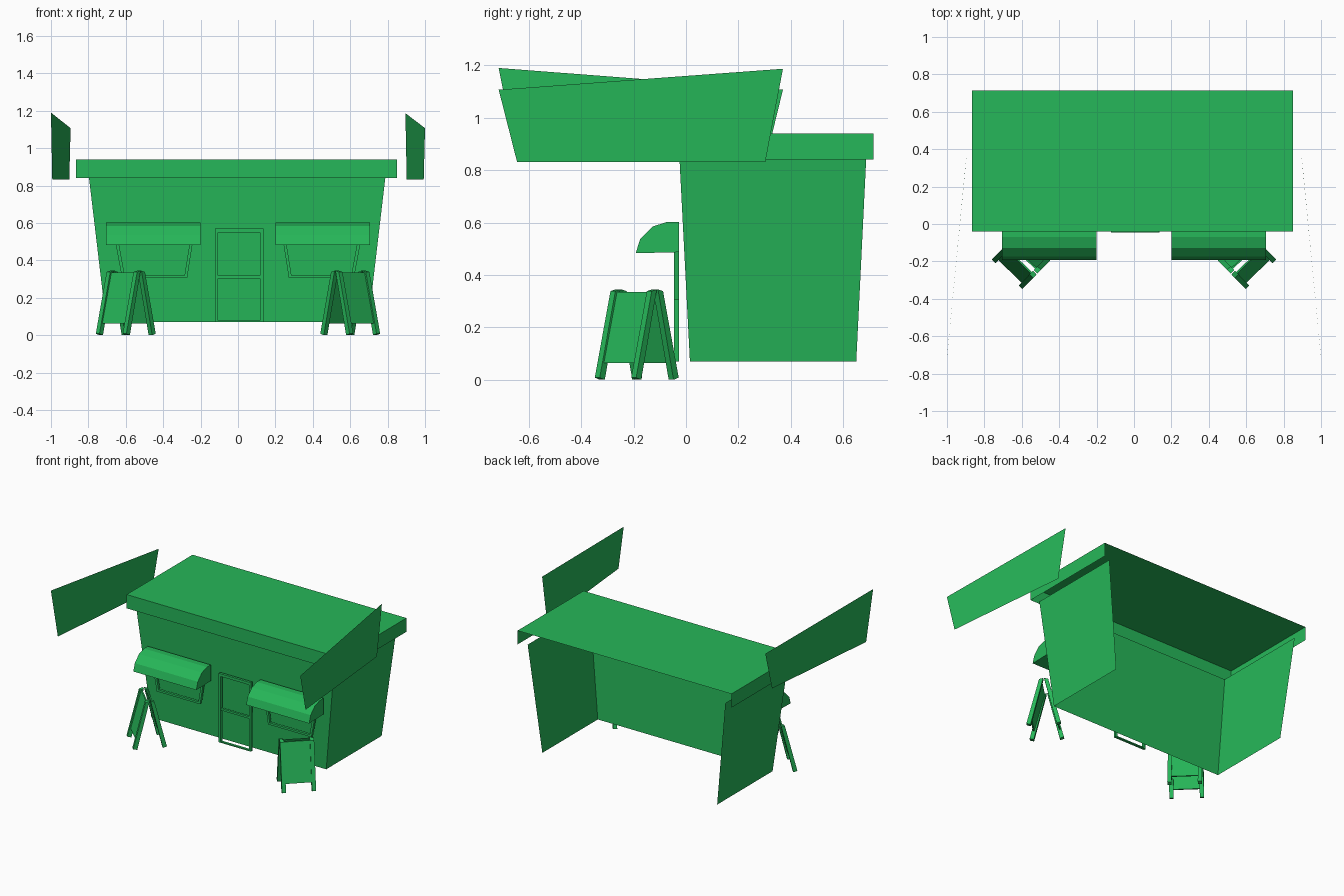
import bpy
import bmesh
from math import radians
from mathutils import Matrix, Vector

if "Cube" in bpy.data.objects:
    bpy.data.objects.remove(bpy.data.objects["Cube"], do_unlink=True)

green = bpy.data.materials.new("leaf_green")
green.use_nodes = True
colour = (0.0194, 0.475, 0.1, 1)
green.diffuse_color = colour
green.node_tree.nodes["Principled BSDF"].inputs["Base Color"].default_value = colour


def finish(bm, name):
    bmesh.ops.recalc_face_normals(bm, faces=bm.faces)
    mesh = bpy.data.meshes.new(name)
    bm.to_mesh(mesh)
    bm.free()
    mesh.materials.append(green)
    obj = bpy.data.objects.new(name, mesh)
    bpy.context.collection.objects.link(obj)
    return obj


def add_sheet(bm, points):
    return bm.faces.new([bm.verts.new(p) for p in points])


def add_prism(bm, points, offset):
    """Extrude a flat outline along an offset into a closed solid."""
    face = add_sheet(bm, points)
    result = bmesh.ops.extrude_face_region(bm, geom=[face], use_keep_orig=True)
    verts = [v for v in result["geom"] if isinstance(v, bmesh.types.BMVert)]
    bmesh.ops.translate(bm, verts=verts, vec=offset)


def shell(name, low, high, open_sides):
    """Tapered box between two (x0, x1, y0, y1, z) levels, with some sides open."""
    bm = bmesh.new()
    bmesh.ops.create_cube(bm, size=2)
    bm.normal_update()
    drop = [f for f in bm.faces
            if any(f.normal.dot(Vector(d)) > 0.9 for d in open_sides)]
    bmesh.ops.delete(bm, geom=drop, context="FACES")
    for v in bm.verts:
        x0, x1, y0, y1, z = high if v.co.z > 0 else low
        v.co = (x1 if v.co.x > 0 else x0, y1 if v.co.y > 0 else y0, z)
    return finish(bm, name)


def add_frame(bm, outer, inner, front=-0.045, depth=0.018):
    """Four mitred bars between an outer and an inner (x, z) outline."""
    for i in range(4):
        j = (i + 1) % 4
        bar = [outer[i], outer[j], inner[j], inner[i]]
        add_prism(bm, [(x, front, z) for x, z in bar], (0, depth, 0))


UP, DOWN, BACK = (0, 0, 1), (0, 0, -1), (0, 1, 0)

# Building shell, open at the back and underneath
shell("walls", (-0.705, 0.697, 0.015, 0.65, 0.07),
      (-0.797, 0.788, -0.025, 0.688, 0.845), [UP, DOWN, BACK])
shell("roof", (-0.865, 0.85, -0.04, 0.715, 0.84),
      (-0.865, 0.85, -0.04, 0.715, 0.94), [DOWN, BACK])

# Door frame with a middle rail
bm = bmesh.new()
add_frame(bm, [(-0.123, 0.07), (0.135, 0.07), (0.135, 0.57), (-0.123, 0.57)],
          [(-0.107, 0.078), (0.118, 0.078), (0.118, 0.55), (-0.107, 0.55)])
rail = [(-0.107, 0.304), (0.118, 0.304), (0.118, 0.319), (-0.107, 0.319)]
add_prism(bm, [(x, -0.043, z) for x, z in rail], (0, 0.016, 0))
finish(bm, "door_frame")

AWNING = [(-0.192, 0.483), (-0.175, 0.537), (-0.127, 0.585), (-0.07, 0.603),
          (-0.026, 0.603), (-0.026, 0.487)]


def add_sign_board(bm, sign):
    """One leaf of the folding sign: two leaning legs and a board between."""
    half = 0.0135
    lean = [(sign * 0.003, 0.345), (sign * 0.03, 0.338),
            (sign * 0.113, 0.008), (sign * 0.086, 0)]
    for u in (-0.1, 0.1):
        add_prism(bm, [(u - half, n, z) for n, z in lean], (2 * half, 0, 0))
    board = [(sign * 0.012, 0.335), (sign * 0.021, 0.335),
             (sign * 0.091, 0.063), (sign * 0.082, 0.063)]
    add_prism(bm, [(-0.088, n, z) for n, z in board], (0.176, 0, 0))


for side, label in ((1, "left"), (-1, "right")):
    # Curved awning over the window
    bm = bmesh.new()
    add_prism(bm, [(side * 0.2, y, z) for y, z in AWNING], (side * 0.505, 0, 0))
    finish(bm, label + "_awning")

    # Tapered window frame
    bm = bmesh.new()
    add_frame(bm,
              [(side * x, z) for x, z in
               ((0.272, 0.305), (0.62, 0.305), (0.667, 0.56), (0.232, 0.56))],
              [(side * x, z) for x, z in
               ((0.286, 0.32), (0.606, 0.32), (0.647, 0.545), (0.25, 0.545))])
    finish(bm, label + "_window_frame")

    # Folding sign turned outward
    bm = bmesh.new()
    for leaf in (1, -1):
        add_sign_board(bm, leaf)
    obj = finish(bm, label + "_folding_sign")
    obj.matrix_world = (Matrix.Translation((side * 0.6, -0.188, 0))
                        @ Matrix.Rotation(radians(side * 44), 4, "Z"))

# Flared side panels, each with a sloping top edge
for side, label, front_z, back_z in ((1, "left", 1.107, 1.187),
                                     (-1, "right", 1.19, 1.107)):
    bm = bmesh.new()
    add_sheet(bm, [(side * 1.0, -0.715, front_z), (side * 0.895, 0.37, back_z),
                   (side * 0.902, 0.303, 0.832), (side * 0.993, -0.645, 0.832)])
    finish(bm, label + "_side_panel")
